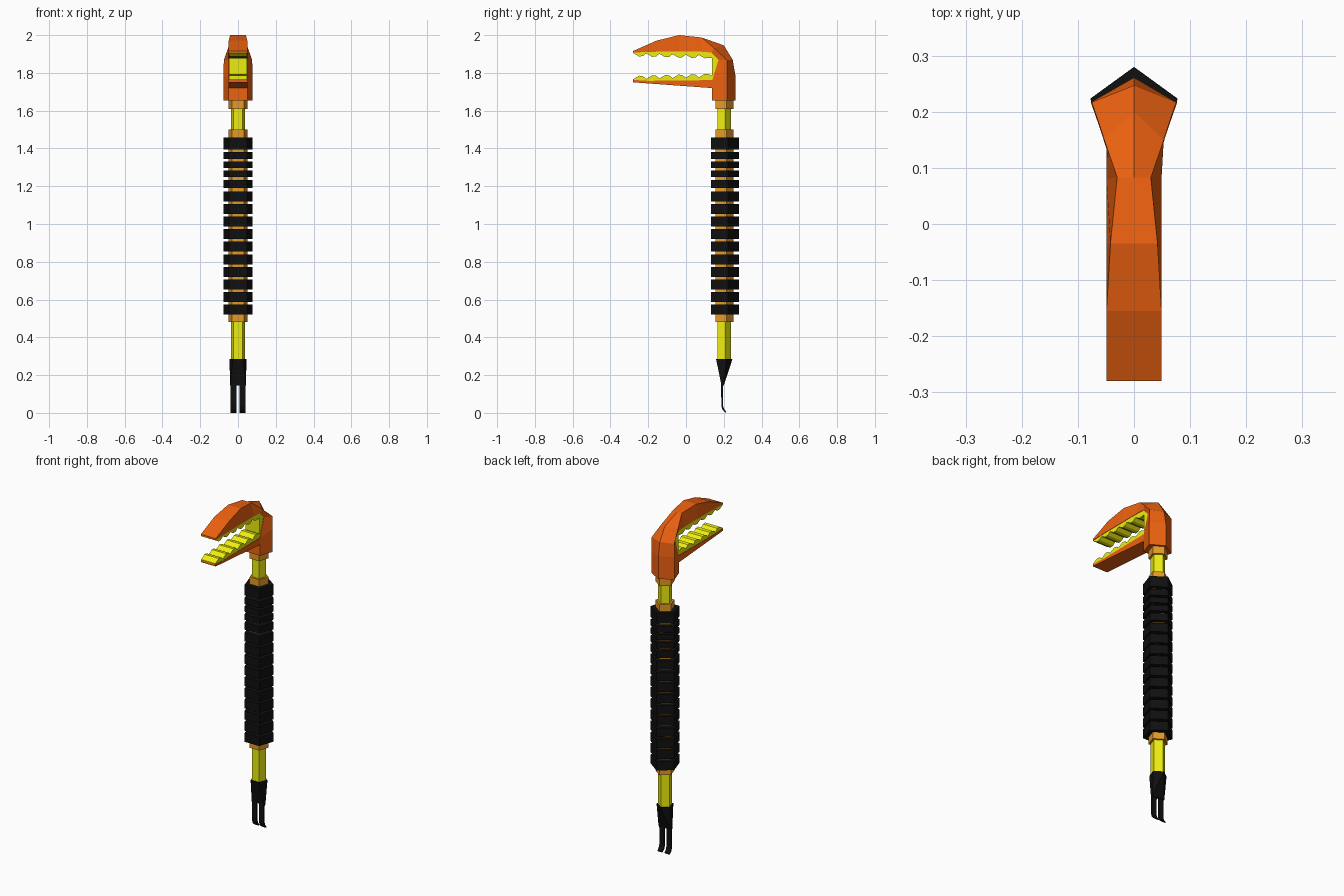
import bpy, bmesh
from math import sin, cos, pi

if "Cube" in bpy.data.objects:
    bpy.data.objects.remove(bpy.data.objects["Cube"])

CY = 0.198  # y of the shaft axis


def material(name, rgb):
    m = bpy.data.materials.new(name)
    m.diffuse_color = (*rgb, 1)
    m.use_nodes = True
    m.node_tree.nodes["Principled BSDF"].inputs["Base Color"].default_value = m.diffuse_color
    return m


ORANGE = material("orange", (0.85, 0.12, 0.005))
YELLOW = material("yellow", (0.85, 0.85, 0.005))
BRONZE = material("bronze", (0.78, 0.32, 0.02))
BLACK = material("black", (0.005, 0.005, 0.005))


def finish(name, bm, mat):
    bmesh.ops.recalc_face_normals(bm, faces=bm.faces)
    me = bpy.data.meshes.new(name)
    bm.to_mesh(me)
    bm.free()
    me.materials.append(mat)
    ob = bpy.data.objects.new(name, me)
    bpy.context.collection.objects.link(ob)
    return ob


def loft(name, sections, mat):
    """Skin a list of equal-length closed loops and cap both ends."""
    bm = bmesh.new()
    rings = [[bm.verts.new(p) for p in s] for s in sections]
    n = len(rings[0])
    for a, b in zip(rings, rings[1:]):
        for i in range(n):
            j = (i + 1) % n
            bm.faces.new((a[i], a[j], b[j], b[i]))
    bm.faces.new(rings[0])
    bm.faces.new(rings[-1])
    return finish(name, bm, mat)


def pentagon(r, z):
    return [(r * cos(pi / 2 + i * 2 * pi / 5), CY + r * sin(pi / 2 + i * 2 * pi / 5), z)
            for i in range(5)]


def tube(name, r, z0, z1, mat):
    return loft(name, [pentagon(r, z0), pentagon(r, z1)], mat)


def slab(name, profile, x0, x1, mat):
    """Extrude a (y, z) outline along x."""
    return loft(name, [[(x, y, z) for y, z in profile] for x in (x0, x1)], mat)


# Shaft, grip core and collar
tube("shaft", 0.04, 0.27, 1.66, YELLOW)
tube("grip_core", 0.053, 0.48, 1.5, BRONZE)
tube("head_collar", 0.053, 1.61, 1.67, BRONZE)

# Grip rings: even spacing below, tighter near the top
bounds = [(0.52 + 0.0667 * i, 0.573 + 0.0667 * i) for i in range(10)]
bounds += [(1.19, 1.233), (1.248, 1.283), (1.297, 1.33), (1.343, 1.38), (1.395, 1.458)]
for i, (z0, z1) in enumerate(bounds):
    tube(f"grip_ring_{i + 1}", 0.082, z0, z1, BLACK)

# Tapered tip holder: pentagon narrowing to a flat blade
bm = bmesh.new()
for p in pentagon(0.048, 0.285) + [(x, y, 0.145) for x in (-0.041, 0.041) for y in (0.188, 0.2)]:
    bm.verts.new(p)
bmesh.ops.convex_hull(bm, input=bm.verts)
finish("tip_holder", bm, BLACK)

# Two hooked prongs
prong = [(0.186, 0.16), (0.187, 0.035), (0.194, 0.015), (0.21, 0.0),
         (0.213, 0.006), (0.201, 0.022), (0.195, 0.04), (0.197, 0.16)]
for side, s in (("left", -1), ("right", 1)):
    slab(f"prong_{side}", prong, s * 0.008, s * 0.039, BLACK)


# Head: five-point sections (apex, two sides, two inner) sweeping from socket to upper jaw
def head_section(apex, side, inner):
    (ay, az), (sx, sy, sz), (ix, iy, iz) = apex, side, inner
    return [(0, ay, az), (sx, sy, sz), (ix, iy, iz), (-ix, iy, iz), (-sx, sy, sz)]


loft("head_upper_jaw", [head_section(*s) for s in (
    ((0.261, 1.655), (0.077, 0.217, 1.655), (0.049, 0.137, 1.655)),
    ((0.261, 1.79), (0.077, 0.217, 1.79), (0.049, 0.139, 1.76)),
    ((0.247, 1.87), (0.075, 0.217, 1.868), (0.049, 0.172, 1.87)),
    ((0.2, 1.946), (0.053, 0.15, 1.93), (0.049, 0.135, 1.908)),
    ((0.083, 1.987), (0.03, 0.083, 1.987), (0.049, 0.08, 1.912)),
    ((-0.035, 2.0), (0.042, -0.035, 2.0), (0.049, -0.035, 1.912)),
    ((-0.155, 1.971), (0.049, -0.155, 1.971), (0.049, -0.155, 1.912)),
    ((-0.28, 1.916), (0.049, -0.28, 1.916), (0.049, -0.28, 1.908)),
)], ORANGE)

# Lower jaw
slab("lower_jaw", [(0.16, 1.718), (-0.28, 1.75), (-0.28, 1.763), (-0.2, 1.758), (0.16, 1.762)],
     -0.049, 0.049, ORANGE)

# Yellow mouth lining with two rows of teeth
N, Y0, Y1 = 6, -0.28, 0.137
step = (Y1 - Y0) / N
upper, lower = [], []
for i in range(N):
    y = Y0 + i * step
    u, l = 1.905 - 0.002 * i, 1.766 + 0.002 * i
    upper += [(y, u), (y + 0.45 * step, u - 0.018), (y + 0.75 * step, u - 0.016)]
    lower += [(y, l), (y + 0.45 * step, l + 0.019), (y + 0.75 * step, l + 0.017)]
lining = upper + [(Y1, 1.88), (Y1, 1.785)] + lower[::-1]
lining += [(-0.28, 1.757), (0.18, 1.755), (0.18, 1.9), (0.13, 1.918), (-0.2, 1.918), (-0.28, 1.911)]
slab("mouth_teeth", lining, -0.047, 0.047, YELLOW)
